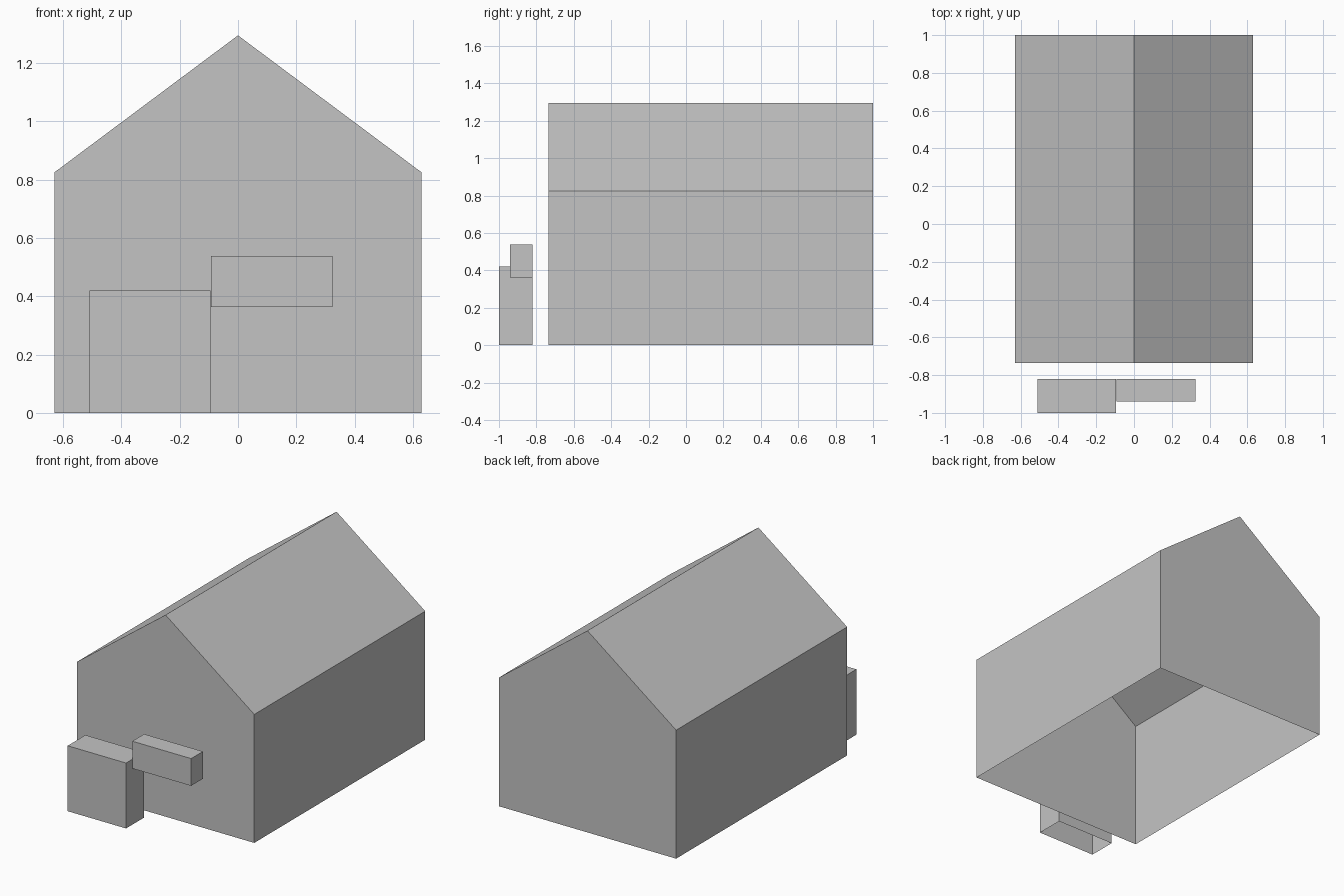
import bpy
import bmesh

cube = bpy.data.objects.get("Cube")
if cube:
    bpy.data.objects.remove(cube, do_unlink=True)

# Single plain grey finish
GREY = (0.55, 0.55, 0.55, 1.0)
grey = bpy.data.materials.new("plain_grey")
grey.use_nodes = True
grey.diffuse_color = GREY
grey.node_tree.nodes["Principled BSDF"].inputs["Base Color"].default_value = GREY


def shell(name, outline, front, back):
    """Extrude an (x, z) outline from front to back, leaving the underside open."""
    bm = bmesh.new()
    face = bm.faces.new([bm.verts.new((x, front, z)) for x, z in outline])
    result = bmesh.ops.extrude_face_region(bm, geom=[face], use_keep_orig=True)
    moved = [v for v in result["geom"] if isinstance(v, bmesh.types.BMVert)]
    bmesh.ops.translate(bm, verts=moved, vec=(0, back - front, 0))
    bmesh.ops.recalc_face_normals(bm, faces=bm.faces)
    floor = [f for f in bm.faces if f.normal.z < -0.9]
    bmesh.ops.delete(bm, geom=floor, context="FACES_ONLY")
    mesh = bpy.data.meshes.new(name)
    bm.to_mesh(mesh)
    bm.free()
    mesh.materials.append(grey)
    obj = bpy.data.objects.new(name, mesh)
    bpy.context.collection.objects.link(obj)
    return obj


def rectangle(left, right, bottom, top):
    return [(left, bottom), (right, bottom), (right, top), (left, top)]


# Gabled main building
half, eaves, ridge = 0.63, 0.825, 1.295
gable = [(-half, 0), (half, 0), (half, eaves), (0, ridge), (-half, eaves)]
shell("gabled_building", gable, -0.735, 1.0)

# Detached blocks in front of the gable
shell("front_ground_block", rectangle(-0.51, -0.095, 0, 0.42), -1.0, -0.82)
shell("front_raised_block", rectangle(-0.093, 0.325, 0.363, 0.538), -0.94, -0.82)
